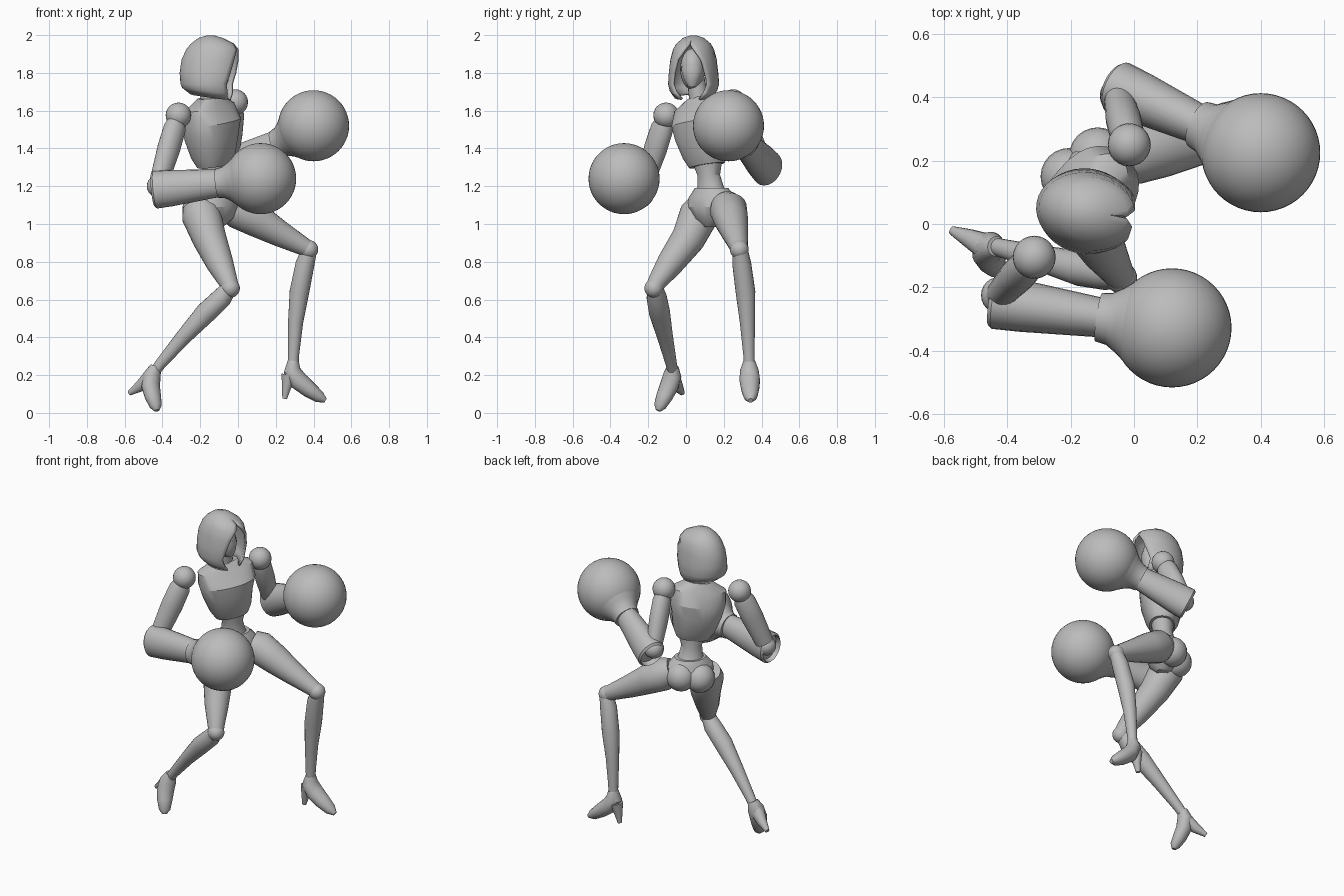
import bpy, bmesh, math
from mathutils import Vector as V

cube = bpy.data.objects.get("Cube")
if cube:
    bpy.data.objects.remove(cube)

grey = bpy.data.materials.new("plain_grey")
grey.use_nodes = True
COL = (0.5, 0.5, 0.5, 1)
grey.diffuse_color = COL
grey.node_tree.nodes["Principled BSDF"].inputs["Base Color"].default_value = COL

SIDE = V((0.65, 0.76, 0)).normalized()    # body's own left
FWD = V((0.76, -0.65, 0)).normalized()    # body's facing
UP = V((0, 0, 1))


def finish(name, bm, angle=35):
    bmesh.ops.recalc_face_normals(bm, faces=bm.faces)
    mesh = bpy.data.meshes.new(name)
    bm.to_mesh(mesh)
    bm.free()
    mesh.materials.append(grey)
    ob = bpy.data.objects.new(name, mesh)
    bpy.context.collection.objects.link(ob)
    bpy.ops.object.select_all(action='DESELECT')
    ob.select_set(True)
    bpy.context.view_layer.objects.active = ob
    bpy.ops.object.shade_smooth_by_angle(angle=math.radians(angle))
    return ob


def skin(name, rings, closed=True, caps=True, angle=35):
    """Bridge a list of point rings into one surface."""
    bm = bmesh.new()
    rows = [[bm.verts.new(p) for p in ring] for ring in rings]
    n = len(rows[0])
    for a, b in zip(rows, rows[1:]):
        for i in range(n if closed else n - 1):
            j = (i + 1) % n
            bm.faces.new((a[i], a[j], b[j], b[i]))
    if caps:
        bm.faces.new(rows[0])
        bm.faces.new(rows[-1])
    return finish(name, bm, angle)


def oval(c, a, b, ra, rb, n=24, power=1.0):
    pts = []
    for i in range(n):
        t = math.tau * i / n
        ct, st = math.cos(t), math.sin(t)
        pts.append(c + a * ra * math.copysign(abs(ct) ** power, ct)
                   + b * rb * math.copysign(abs(st) ** power, st))
    return pts


def tube(name, pts, flat=1.0, hint=UP, n=20):
    """Limb through (x, y, z, radius) stations; flat squeezes it sideways."""
    cs = [V(p[:3]) for p in pts]
    rings = []
    for i, c in enumerate(cs):
        d = (cs[min(i + 1, len(cs) - 1)] - cs[max(i - 1, 0)]).normalized()
        a = d.cross(hint).normalized()
        rings.append(oval(c, a, d.cross(a), pts[i][3] * flat, pts[i][3], n))
    return skin(name, rings)


def turned(name, start, end, profile, flat=1.0):
    """Turned part along an axis; profile holds (distance, radius)."""
    start, end = V(start), V(end)
    d = (end - start).normalized()
    a = d.cross(UP).normalized()
    return skin(name, [oval(start + d * t, a, d.cross(a), r * flat, r) for t, r in profile])


def ball(name, c, r, scale=(1, 1, 1), seg=24):
    bm = bmesh.new()
    bmesh.ops.create_uvsphere(bm, u_segments=seg, v_segments=seg // 2, radius=r)
    for v in bm.verts:
        v.co = V(c) + V(v.co[i] * scale[i] for i in range(3))
    return finish(name, bm)


def body(name, rows, tilt=0.0, power=0.85):
    """Torso sections: x, y, z, half width, half depth."""
    rings = []
    for x, y, z, w, d in rows:
        rings.append(oval(V((x, y, z)), SIDE + UP * tilt, FWD, w, d, 28, power))
    return skin(name, rings, angle=28)


# Torso
body("chest", [(-.125, .11, 1.31, .10, .075), (-.13, .105, 1.36, .125, .10),
               (-.14, .09, 1.46, .15, .125), (-.14, .085, 1.54, .17, .13),
               (-.15, .08, 1.62, .165, .085), (-.15, .075, 1.67, .07, .055)], tilt=.16)
body("waist", [(-.13, .14, 1.13, .10, .085), (-.125, .13, 1.20, .072, .065),
               (-.125, .12, 1.26, .062, .058), (-.125, .11, 1.34, .09, .07)], power=1)
body("pelvis", [(-.11, .13, .985, .03, .035), (-.12, .135, 1.03, .10, .09),
                (-.125, .14, 1.09, .145, .115), (-.125, .14, 1.14, .14, .105),
                (-.125, .135, 1.19, .095, .08)], power=1)
for label, c in (("right", (-.205, .15, 1.075)), ("left", (-.115, .215, 1.085))):
    ball(label + "_buttock", c, .09)
tube("neck", [(-.15, .075, 1.62, .055), (-.14, .05, 1.78, .045)], hint=V((0, 1, 0)))

# Head: face, pointed mask and open hood
HF = V((.985, -.17, 0)).normalized()
HS = V((.17, .985, 0)).normalized()
ball("head", (-.135, .035, 1.82), .1, (.85, .66, 1.1))
skin("face_mask", [oval(V((x, .033, z)), HF, HS, d, w, 12)
                   for x, z, d, w in ((-.09, 1.725, .025, .02), (-.095, 1.76, .045, .045),
                                      (-.10, 1.81, .055, .06), (-.10, 1.835, .05, .06))])
rings = []
for z, x, f, w, opening in ((1.998, -.145, .02, .018, 0), (1.985, -.145, .065, .055, 0),
                            (1.955, -.135, .115, .09, 2), (1.925, -.135, .14, .108, 14),
                            (1.87, -.14, .16, .122, 33), (1.80, -.145, .165, .13, 42),
                            (1.74, -.15, .155, .135, 46), (1.69, -.15, .145, .125, 40),
                            (1.655, -.14, .11, .10, 30)):
    a0 = math.radians(opening)
    ring = []
    for i in range(29):
        t = a0 + (math.tau - 2 * a0) * i / 28
        lift = .03 * (1 - math.cos(t)) / 2 if z < 1.7 else 0
        ring.append(V((x, .04, z + lift)) + HF * f * math.cos(t) + HS * w * math.sin(t))
    rings.append(ring)
hood = skin("hood", rings, closed=False, caps=False, angle=50)
bm = bmesh.new()
bm.from_mesh(hood.data)
bmesh.ops.remove_doubles(bm, verts=bm.verts, dist=.0005)
bmesh.ops.holes_fill(bm, edges=[e for e in bm.edges if e.is_boundary and
                                min(v.co.z for v in e.verts) > 1.99], sides=0)
bmesh.ops.recalc_face_normals(bm, faces=bm.faces)
bm.to_mesh(hood.data)
bm.free()
shell = hood.modifiers.new("thickness", 'SOLIDIFY')
shell.thickness = .014

# Arms: shoulder ball, upper arm, hollow-ended forearm, round glove
ARMS = {"right": ((-.315, -.105, 1.575), (-.425, -.225, 1.20), (-.45, -.245, 1.18), (.12, -.328, 1.24)),
        "left": ((-.015, .25, 1.645), (-.05, .405, 1.32), (-.06, .435, 1.29), (.40, .225, 1.52))}
for label, (shoulder, elbow, cuff, fist) in ARMS.items():
    s, e = V(shoulder), V(elbow)
    ball(label + "_shoulder", s, .068)
    turned(label + "_upper_arm", s.lerp(e, .08), e,
           [(0, .05), (.04, .064), (.16, .066), ((e - s).length * .92, .053)], .85)
    ball(label + "_elbow", e, .058)
    length = (V(fist) - V(cuff)).length
    turned(label + "_forearm", cuff, fist,
           [(.03, .05), (.03, .082), (0, .088), (.012, .10), (.10, .096),
            (length - .22, .073)], .85)
    turned(label + "_glove_cuff", cuff, fist,
           [(length - .235, .06), (length - .235, .077), (length - .2, .083),
            (length - .165, .105), (length - .11, .15)])
    ball(label + "_glove", fist, .188, seg=48)

# Legs
LEGS = {"right": [(-.21, .09, 1.10, .085), (-.195, .07, 1.05, .105), (-.15, .01, .92, .09),
                  (-.095, -.085, .79, .072), (-.05, -.155, .69, .05), (-.04, -.17, .66, .045)],
        "left": [(-.05, .205, 1.10, .08), (.0, .225, 1.075, .10), (.10, .24, 1.02, .09),
                 (.22, .26, .95, .07), (.34, .278, .885, .05), (.375, .282, .865, .045)]}
SHINS = {"right": [(-.04, -.165, .67, .04), (-.085, -.155, .61, .054), (-.17, -.14, .53, .056),
                   (-.29, -.11, .40, .042), (-.41, -.078, .26, .03), (-.44, -.07, .22, .028)],
         "left": [(.38, .285, .87, .04), (.355, .295, .79, .05), (.325, .315, .64, .052),
                  (.305, .325, .48, .04), (.294, .333, .31, .03), (.292, .335, .26, .029)]}
FEET = {"right": [(-.435, -.07, .245, .032), (-.455, -.072, .20, .05), (-.462, -.09, .14, .052),
                  (-.45, -.115, .085, .046), (-.435, -.138, .035, .034), (-.43, -.147, .012, .014)],
        "left": [(.293, .335, .275, .032), (.286, .335, .225, .05), (.32, .338, .17, .055),
                 (.375, .34, .125, .048), (.43, .342, .085, .036), (.463, .342, .065, .014)]}
HEELS = {"right": [(-.46, -.075, .19, .045), (-.52, -.045, .14, .03), (-.575, -.02, .105, .014)],
         "left": [(.27, .335, .2, .042), (.256, .333, .13, .024), (.247, .332, .075, .013)]}
for label in ("right", "left"):
    across = V((.3, 1, .1)) if label == "left" else V((.6, .8, .1))
    tube(label + "_thigh", LEGS[label], hint=across)
    ball(label + "_knee", LEGS[label][-1][:3], .05)
    tube(label + "_shin", SHINS[label], hint=across)
    tube(label + "_foot", FEET[label], flat=.9, hint=across)
    tube(label + "_heel", HEELS[label], hint=across, n=12)
